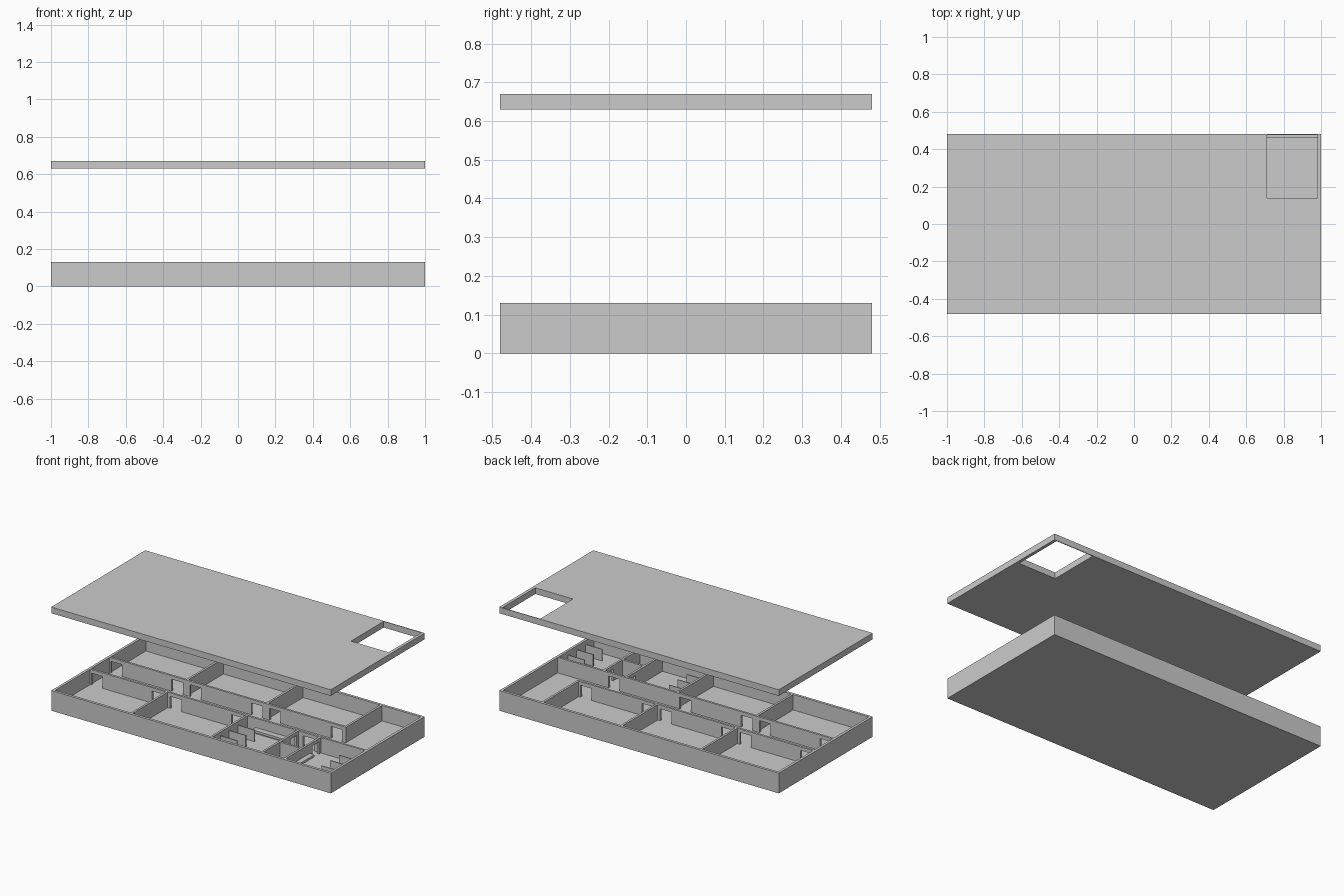
import bpy, bmesh
from mathutils import Vector

if "Cube" in bpy.data.objects:
    bpy.data.objects.remove(bpy.data.objects["Cube"])

FLOOR, TOP, DOOR_TOP, T = 0.03, 0.13, 0.107, 0.014   # heights, wall thickness


def extrude_loops(name, loops, push):
    """Fill flat outlines (the later ones are holes) and extrude along push."""
    bm = bmesh.new()
    edges = []
    for loop in loops:
        vs = [bm.verts.new(p) for p in loop]
        edges += [bm.edges.new((vs[i - 1], vs[i])) for i in range(len(vs))]
    bmesh.ops.triangle_fill(bm, edges=edges, use_beauty=True)
    ext = bmesh.ops.extrude_face_region(bm, geom=bm.faces[:])
    bmesh.ops.translate(bm, vec=Vector(push),
                        verts=[g for g in ext["geom"] if isinstance(g, bmesh.types.BMVert)])
    bmesh.ops.dissolve_limit(bm, angle_limit=0.01, verts=bm.verts[:], edges=bm.edges[:])
    bmesh.ops.recalc_face_normals(bm, faces=bm.faces[:])
    me = bpy.data.meshes.new(name)
    bm.to_mesh(me)
    bm.free()
    ob = bpy.data.objects.new(name, me)
    bpy.context.collection.objects.link(ob)
    return ob


def rect(x0, x1, y0, y1, z):
    return [(x0, y0, z), (x1, y0, z), (x1, y1, z), (x0, y1, z)]


def box(name, x0, x1, y0, y1, z0, z1):
    return extrude_loops(name, [rect(x0, x1, y0, y1, z0)], (0, 0, z1 - z0))


def wall(name, axis, pos, a, b, doors=(), top=TOP, t=T):
    """Upright wall along axis from a to b, with doorways cut up from the floor."""
    pts = [(a, FLOOR)]
    for d0, d1 in doors:
        pts += [(d0, FLOOR), (d0, DOOR_TOP), (d1, DOOR_TOP), (d1, FLOOR)]
    pts += [(b, FLOOR), (b, top), (a, top)]
    lo = pos - t / 2
    if axis == 'x':
        return extrude_loops(name, [[(u, lo, z) for u, z in pts]], (0, t, 0))
    return extrude_loops(name, [[(lo, u, z) for u, z in pts]], (t, 0, 0))


# Floor slab, outer wall ring and lifted roof with stairwell opening
box("floor_slab", -1, 1, -0.48, 0.48, 0, FLOOR)
extrude_loops("outer_wall", [rect(-1, 1, -0.48, 0.48, FLOOR),
                             rect(-0.983, 0.983, -0.463, 0.463, FLOOR)], (0, 0, TOP - FLOOR))
extrude_loops("roof_slab", [rect(-1, 1, -0.48, 0.48, 0.63),
                            rect(0.71, 0.98, 0.14, 0.475, 0.63)], (0, 0, 0.04))

# Corridor walls with a doorway at each end of each room
room_doors = [(-0.975, -0.895), (-0.54, -0.46), (-0.41, -0.33), (0.03, 0.11)]
wall("corridor_wall_back", 'x', 0.1, -0.983, 0.707,
     room_doors + [(0.16, 0.24), (0.60, 0.68)])
wall("corridor_wall_front", 'x', -0.1, -0.983, 0.983, room_doors + [(0.54, 0.62)])

# Room dividers
for i, x in enumerate((-0.435, 0.135, 0.7)):
    wall(f"back_divider_{i}", 'y', x, 0.107, 0.463)
    if i < 2:
        wall(f"front_divider_{i}", 'y', x, -0.463, -0.107)

# Washroom lobby: two side walls with doorways and a cross wall
for side, x in (("left", 0.5), ("right", 0.66)):
    wall(f"lobby_wall_{side}", 'y', x, -0.463, -0.107, [(-0.19, -0.125)])
wall("lobby_cross_wall", 'x', -0.29, 0.507, 0.653)

# Stall partitions and wash counters in the two washrooms
for i, y in enumerate((-0.38, -0.29, -0.20)):
    wall(f"left_stall_{i}", 'x', y, 0.142, 0.26, top=0.105, t=0.006)
    wall(f"right_stall_{i}", 'x', y, 0.865, 0.983, top=0.105, t=0.006)
box("left_counter", 0.2, 0.42, -0.145, -0.107, 0.055, 0.07)
box("right_counter", 0.667, 0.7, -0.42, -0.22, 0.055, 0.07)
